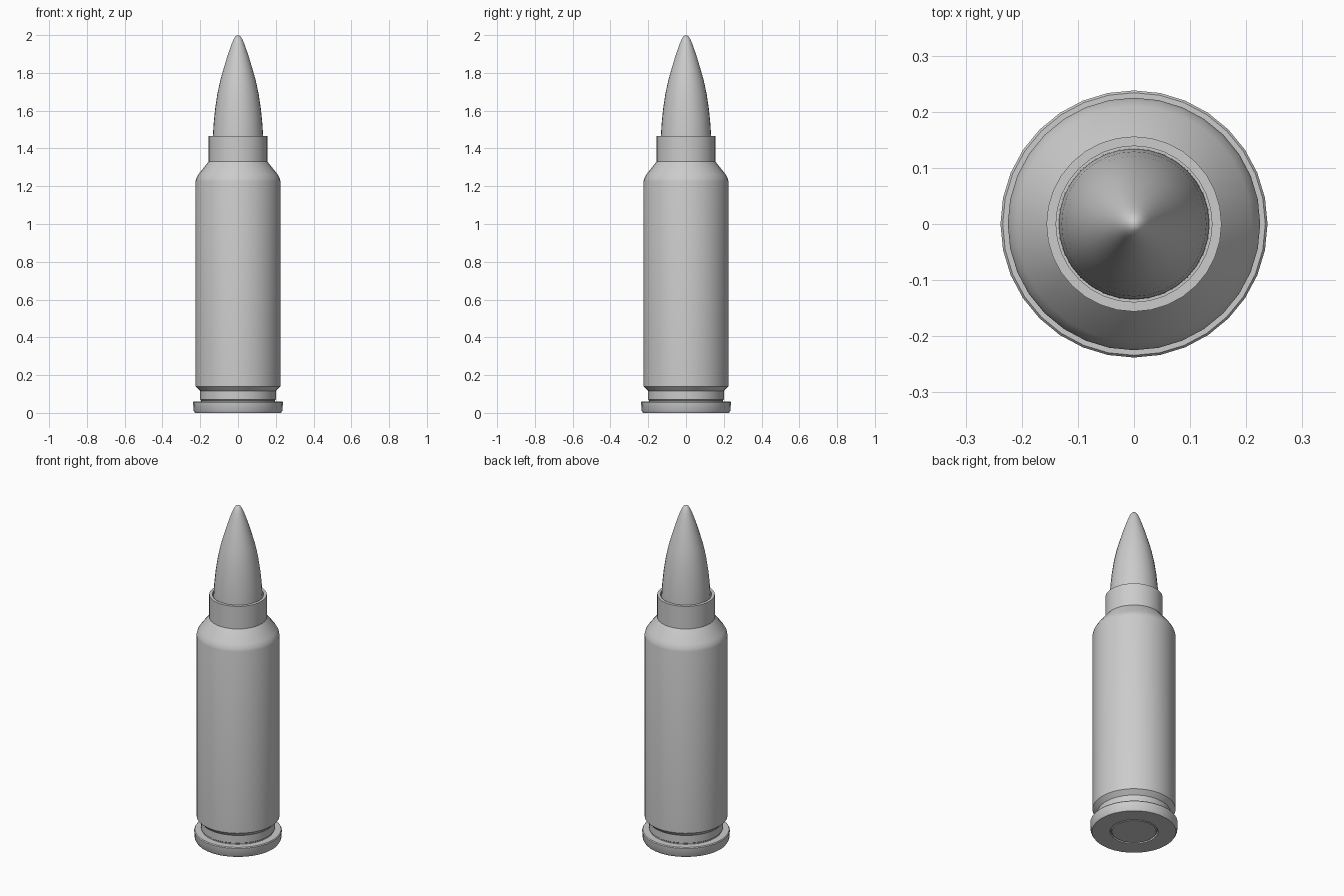
import bpy
import bmesh
import math

SEGMENTS = 32

cube = bpy.data.objects.get("Cube")
if cube:
    bpy.data.objects.remove(cube, do_unlink=True)

grey = bpy.data.materials.new("plain grey")
grey.use_nodes = True
colour = (0.6, 0.6, 0.6, 1)
grey.diffuse_color = colour
grey.node_tree.nodes["Principled BSDF"].inputs["Base Color"].default_value = colour


def lathe(name, profile):
    """Spin a (radius, height) profile about z, sharp edges kept."""
    bm = bmesh.new()
    verts = [bm.verts.new((r, 0, z)) for r, z in profile]
    edges = [bm.edges.new(pair) for pair in zip(verts, verts[1:])]
    bmesh.ops.spin(bm, geom=verts + edges, axis=(0, 0, 1), cent=(0, 0, 0),
                   angle=math.tau, steps=SEGMENTS, use_merge=True)
    bmesh.ops.remove_doubles(bm, verts=bm.verts, dist=0.0005)
    bmesh.ops.recalc_face_normals(bm, faces=bm.faces)
    mesh = bpy.data.meshes.new(name)
    bm.to_mesh(mesh)
    bm.free()
    mesh.materials.append(grey)
    obj = bpy.data.objects.new(name, mesh)
    bpy.context.collection.objects.link(obj)
    bpy.ops.object.select_all(action="DESELECT")
    obj.select_set(True)
    bpy.context.view_layer.objects.active = obj
    bpy.ops.object.shade_smooth_by_angle(angle=math.radians(30))
    return obj


# Case: base with primer pocket, rim, groove, body, shoulder and open neck
lathe("case", [
    (0, 0.02), (0.13, 0.02), (0.13, 0), (0.228, 0),
    (0.235, 0.012), (0.238, 0.055), (0.234, 0.06),
    (0.195, 0.06), (0.195, 0.066), (0.2, 0.07), (0.2, 0.115),
    (0.225, 0.14), (0.225, 1.225), (0.221, 1.242), (0.21, 1.262),
    (0.156, 1.33), (0.156, 1.465), (0.139, 1.465), (0.139, 1.36),
    (0, 1.36),
])

# Primer cap seated in the pocket
lathe("primer", [(0, 0.001), (0.12, 0.001), (0.125, 0.006), (0.125, 0.02), (0, 0.02)])

# Pointed tip, seated in the neck
lathe("bullet", [
    (0, 1.36), (0.135, 1.36), (0.134, 1.45), (0.129, 1.53), (0.121, 1.61),
    (0.109, 1.69), (0.094, 1.76), (0.077, 1.82), (0.059, 1.88),
    (0.042, 1.93), (0.031, 1.96), (0.022, 1.98), (0.012, 1.994), (0, 2),
])
